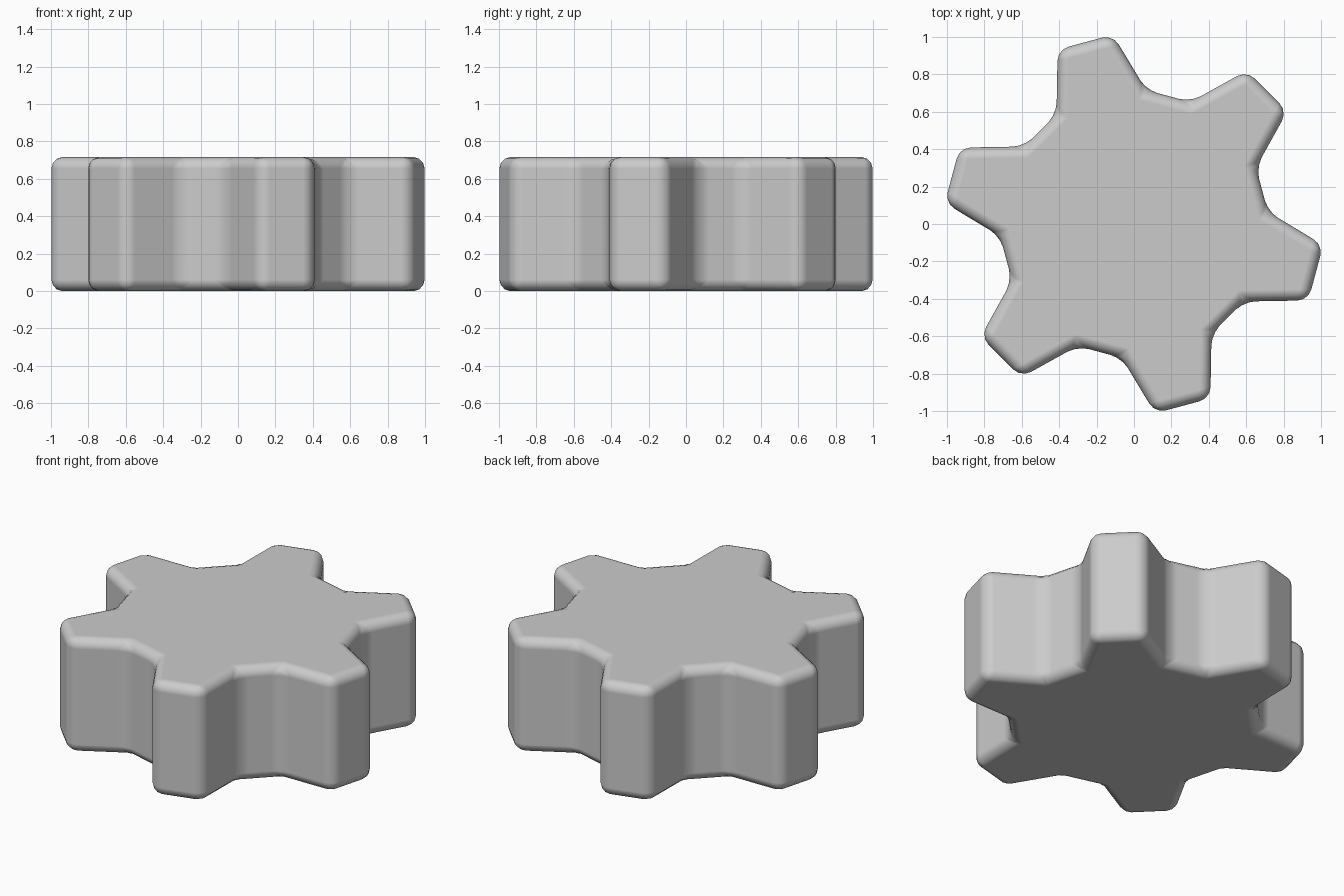
import bpy, bmesh
from math import radians, cos, sin

if "Cube" in bpy.data.objects:
    bpy.data.objects.remove(bpy.data.objects["Cube"])

TEETH, HEIGHT = 6, 0.715
ROOT_R, ROOT_HALF = 0.719, 20.2   # foot of each tooth
TIP_R, TIP_HALF = 1.018, 8.65     # tip of each tooth

# Gear outline: four corners per tooth
outline = []
for i in range(TEETH):
    mid = 45 + i * 360 / TEETH
    for r, off in ((ROOT_R, -ROOT_HALF), (TIP_R, -TIP_HALF),
                   (TIP_R, TIP_HALF), (ROOT_R, ROOT_HALF)):
        a = radians(mid + off)
        outline.append((r * cos(a), r * sin(a), 0))

# Extrude the outline into a solid gear
bm = bmesh.new()
base = bm.faces.new([bm.verts.new(p) for p in outline])
top = bmesh.ops.extrude_face_region(bm, geom=[base])
bmesh.ops.translate(bm, vec=(0, 0, HEIGHT),
                    verts=[v for v in top["geom"] if isinstance(v, bmesh.types.BMVert)])
bmesh.ops.recalc_face_normals(bm, faces=bm.faces)
mesh = bpy.data.meshes.new("gear")
bm.to_mesh(mesh)
bm.free()
gear = bpy.data.objects.new("gear", mesh)
bpy.context.collection.objects.link(gear)

# Rounded edges with smooth shading and flat caps
for p in mesh.polygons:
    p.use_smooth = True
bevel = gear.modifiers.new("rounding", "BEVEL")
bevel.width = 0.06
bevel.segments = 3
bevel.limit_method = "ANGLE"
bevel.angle_limit = radians(20)
bevel.harden_normals = True
